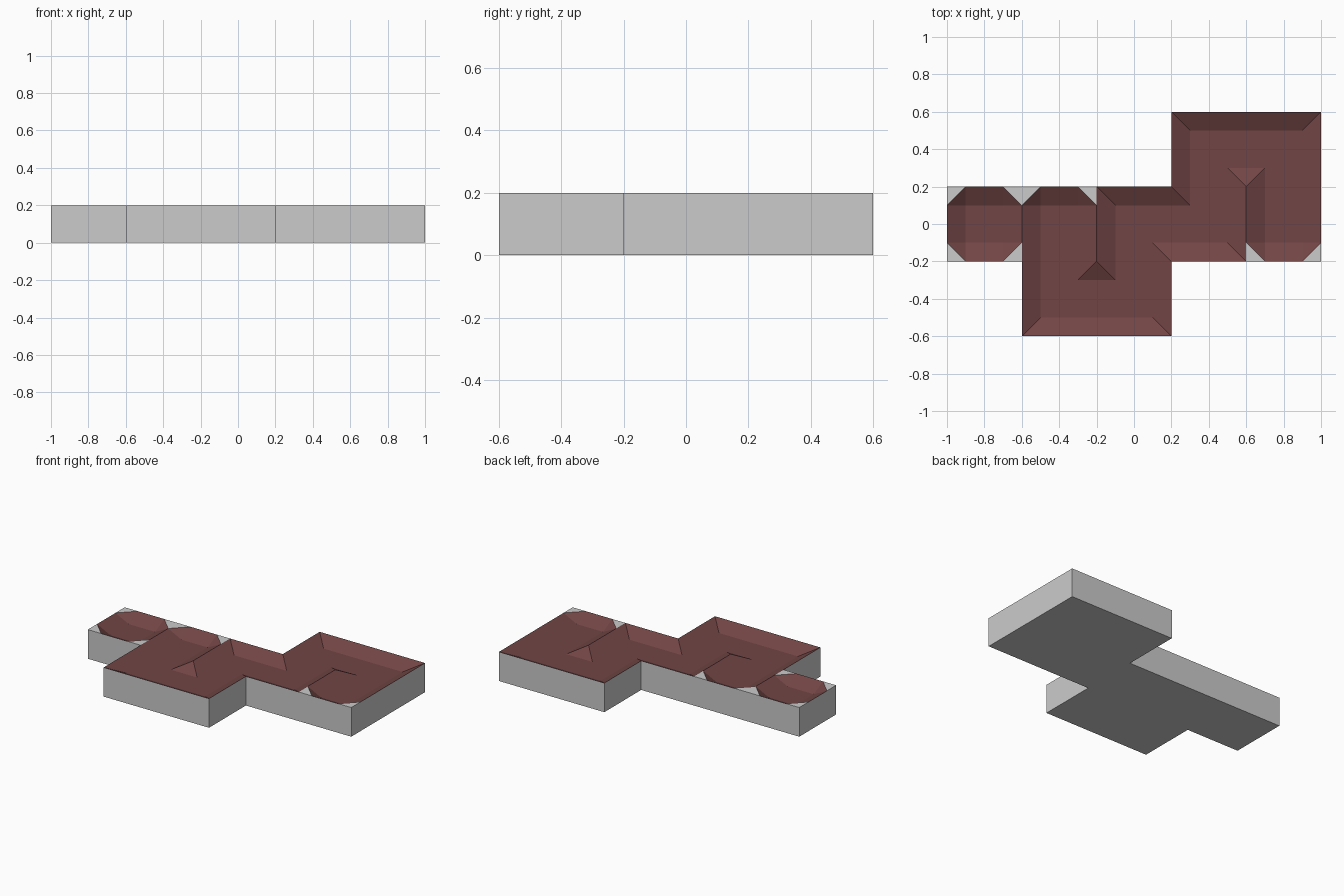
import bpy
import bmesh

if "Cube" in bpy.data.objects:
    bpy.data.objects.remove(bpy.data.objects["Cube"])

CELL, INSET = 0.4, 0.1
TOP, FLOOR = 0.2, 0.15

# Channels as runs of grid cells (column, row); consecutive cells are joined
paths = [
    [(-2, 0)],
    [(-1, 0), (-1, -1), (0, -1), (0, 0), (1, 0), (1, 1), (2, 1), (2, 0)],
]
cells = {c for p in paths for c in p}
SIDES = [(1, 0), (0, 1), (-1, 0), (0, -1)]

base, channel = bmesh.new(), bmesh.new()


def face(bm, pts, up=False):
    if up:  # order the points so the face looks upwards
        a, b, c = pts[:3]
        if (b[0] - a[0]) * (c[1] - a[1]) - (b[1] - a[1]) * (c[0] - a[0]) < 0:
            pts = pts[::-1]
    bm.faces.new([bm.verts.new(p) for p in pts])


def finish(bm, name, material=None):
    bmesh.ops.remove_doubles(bm, verts=bm.verts, dist=1e-4)
    me = bpy.data.meshes.new(name)
    bm.to_mesh(me)
    bm.free()
    if material:
        me.materials.append(material)
    bpy.context.collection.objects.link(bpy.data.objects.new(name, me))


H, I = CELL / 2, CELL / 2 - INSET


def build_cell(cell, openings):
    cx, cy = cell[0] * CELL, cell[1] * CELL

    def pt(x, y, z):
        return (cx + x, cy + y, z)

    # Underside and outer walls
    face(base, [pt(-H, -H, 0), pt(-H, H, 0), pt(H, H, 0), pt(H, -H, 0)])
    for dx, dy in SIDES:
        if (cell[0] + dx, cell[1] + dy) not in cells:
            a = (H * (dx + dy), H * (dy - dx))
            b = (H * (dx - dy), H * (dy + dx))
            face(base, [pt(*a, 0), pt(*b, 0), pt(*b, TOP), pt(*a, TOP)])

    # Channel floor and its side strips: flat where open, sloped where closed
    face(channel, [pt(-I, -I, FLOOR), pt(I, -I, FLOOR), pt(I, I, FLOOR), pt(-I, I, FLOOR)], True)
    edge_z = {s: FLOOR if s in openings else TOP for s in SIDES}
    for dx, dy in SIDES:
        z = edge_z[dx, dy]
        face(channel, [pt(I * (dx + dy), I * (dy - dx), FLOOR),
                       pt(H * dx + I * dy, H * dy - I * dx, z),
                       pt(H * dx - I * dy, H * dy + I * dx, z),
                       pt(I * (dx - dy), I * (dy + dx), FLOOR)], True)

    # Corners: mitred along the run, chamfered at dead ends
    for sx in (1, -1):
        for sy in (1, -1):
            zx, zy = edge_z[sx, 0], edge_z[0, sy]
            inner, outer = pt(I * sx, I * sy, FLOOR), pt(H * sx, H * sy, TOP)
            ex, ey = pt(H * sx, I * sy, zx), pt(I * sx, H * sy, zy)
            if len(openings) < 2 and zx == zy == TOP:
                face(channel, [inner, ex, ey], True)
                face(base, [outer, ex, ey], True)
            else:
                face(channel, [inner, ex, outer], True)
                face(channel, [inner, outer, ey], True)


for path in paths:
    for i, c in enumerate(path):
        linked = path[max(i - 1, 0):i] + path[i + 1:i + 2]
        build_cell(c, {(n[0] - c[0], n[1] - c[1]) for n in linked})

dark = bpy.data.materials.new("dark_red")
dark.diffuse_color = (0.17, 0.06, 0.06, 1)
dark.use_nodes = True
dark.node_tree.nodes["Principled BSDF"].inputs["Base Color"].default_value = dark.diffuse_color
finish(base, "base_slab")
finish(channel, "sunken_channel", dark)
